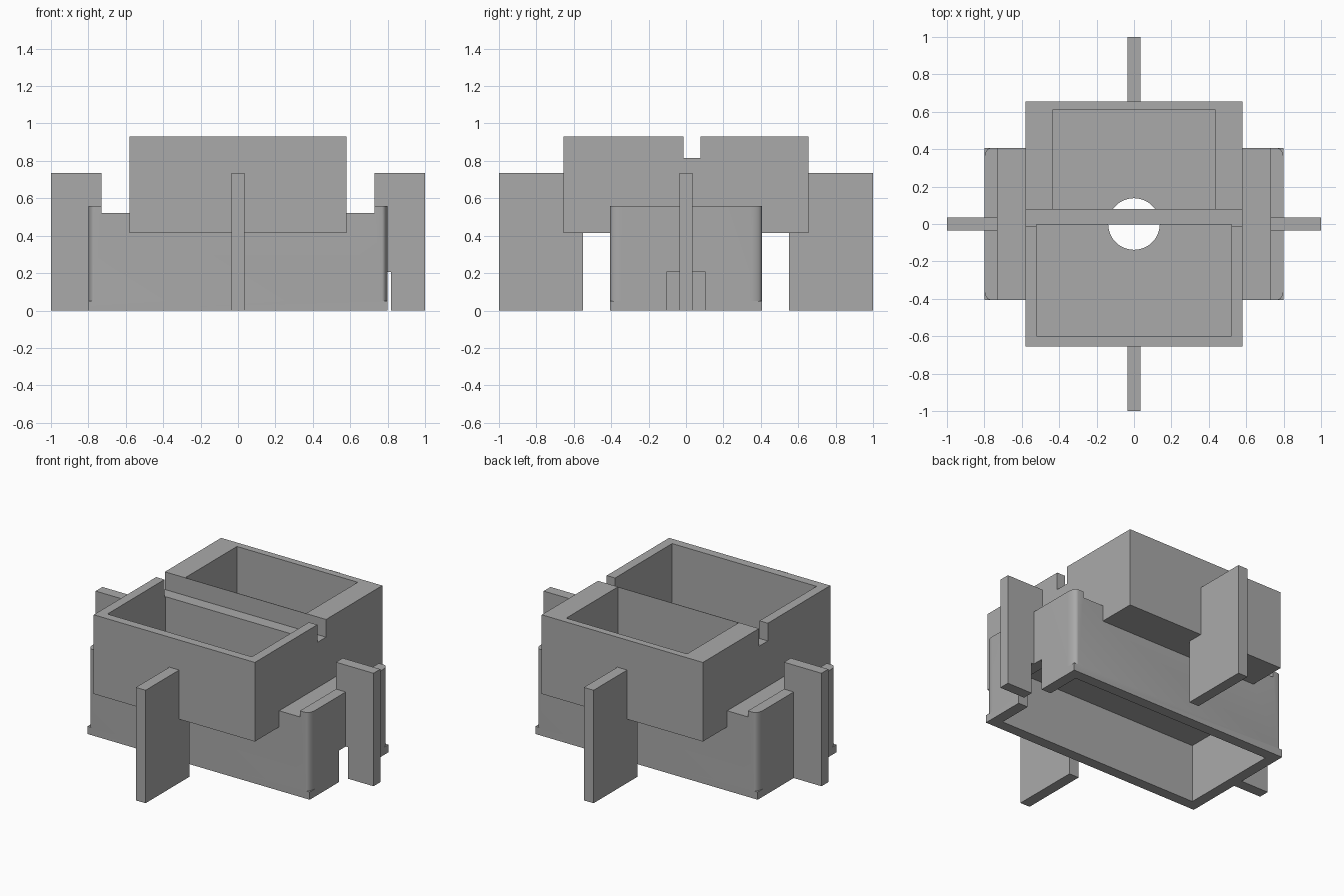
import bpy, bmesh, math
from mathutils import Vector

if "Cube" in bpy.data.objects:
    bpy.data.objects.remove(bpy.data.objects["Cube"], do_unlink=True)

grey = bpy.data.materials.new("plain_grey")
grey.use_nodes = True
grey.diffuse_color = (0.4, 0.4, 0.4, 1)
grey.node_tree.nodes["Principled BSDF"].inputs["Base Color"].default_value = (0.4, 0.4, 0.4, 1)


def prism(name, outline, direction):
    """Extrude a flat outline of 3D points along a direction."""
    bm = bmesh.new()
    face = bm.faces.new([bm.verts.new(p) for p in outline])
    new = bmesh.ops.extrude_face_region(bm, geom=[face])["geom"]
    bmesh.ops.translate(bm, vec=Vector(direction),
                        verts=[v for v in new if isinstance(v, bmesh.types.BMVert)])
    bmesh.ops.recalc_face_normals(bm, faces=bm.faces)
    mesh = bpy.data.meshes.new(name)
    bm.to_mesh(mesh)
    bm.free()
    mesh.materials.append(grey)
    obj = bpy.data.objects.new(name, mesh)
    bpy.context.collection.objects.link(obj)
    return obj


def box(name, xs, ys, zs):
    (x0, x1), (y0, y1), (z0, z1) = xs, ys, zs
    return prism(name, [(x0, y0, z0), (x1, y0, z0), (x1, y1, z0), (x0, y1, z0)], (0, 0, z1 - z0))


def combine(target, tool, operation):
    """Apply a boolean and discard the tool."""
    mod = target.modifiers.new("combine", "BOOLEAN")
    mod.operation, mod.object, mod.solver = operation, tool, "EXACT"
    bpy.context.view_layer.objects.active = target
    bpy.ops.object.modifier_apply(modifier=mod.name)
    bpy.data.objects.remove(tool, do_unlink=True)


# Base: square foot with a body whose vertical corners are rounded
body = box("housing", (-0.8, 0.8), (-0.405, 0.405), (0, 0.05))
outline = []
for sx, sy in ((1, 1), (-1, 1), (-1, -1), (1, -1)):
    arc = []
    for i in range(7):
        a = math.radians(15 * i)
        arc.append((sx * (0.77 + 0.03 * math.cos(a)), sy * (0.345 + 0.06 * math.sin(a)), 0.05))
    outline += arc if sx * sy > 0 else arc[::-1]
combine(body, prism("base_block", outline, (0, 0, 0.51)), "UNION")

# Lower shelf between the raised end rims, then the upper tray block
combine(body, box("shelf_cut", (-0.73, 0.73), (-0.5, 0.5), (0.52, 0.7)), "DIFFERENCE")
combine(body, box("tray_block", (-0.58, 0.58), (-0.655, 0.655), (0.415, 0.93)), "UNION")

# Tray pockets, cross slot, hollow underside and cable notch
for cutter in (
    ("front_pocket", (-0.52, 0.52), (-0.6, -0.003), (0.45, 1.1)),
    ("back_pocket", (-0.435, 0.435), (0.08, 0.61), (0.45, 1.1)),
    ("cross_slot", (-0.7, 0.7), (-0.013, 0.077), (0.815, 1.1)),
    ("underside", (-0.73, 0.73), (-0.335, 0.335), (-0.1, 0.38)),
    ("cable_notch", (0.7, 0.9), (-0.105, 0.105), (-0.1, 0.205)),
):
    combine(body, box(*cutter), "DIFFERENCE")

# Round hole through the floor, leaving the divider whole
ring = [(0.138 * math.cos(math.tau * i / 48), 0.138 * math.sin(math.tau * i / 48), 0.3)
        for i in range(48)]
combine(body, prism("floor_hole", ring, (0, 0, 0.15)), "DIFFERENCE")

# Upright fins on all four sides
W = 0.035
for name, s in (("left_fin", 1), ("right_fin", -1)):
    profile = [(1, 0), (1, 0.735), (0.73, 0.735), (0.73, 0.56), (0.8, 0.56)]
    profile += [(0.8, 0.205), (0.817, 0.205), (0.817, 0)] if s > 0 else [(0.8, 0)]
    prism(name, [(s * x, -W, z) for x, z in profile], (0, 2 * W, 0))
for name, s in (("front_fin", -1), ("back_fin", 1)):
    profile = [(1, 0), (1, 0.735), (0.655, 0.735), (0.655, 0.415), (0.55, 0.415), (0.55, 0)]
    prism(name, [(-W, s * y, z) for y, z in profile], (2 * W, 0, 0))

# Smooth the rounded corners only
bpy.ops.object.select_all(action="DESELECT")
body.select_set(True)
bpy.context.view_layer.objects.active = body
bpy.ops.object.shade_smooth_by_angle(angle=math.radians(30))
